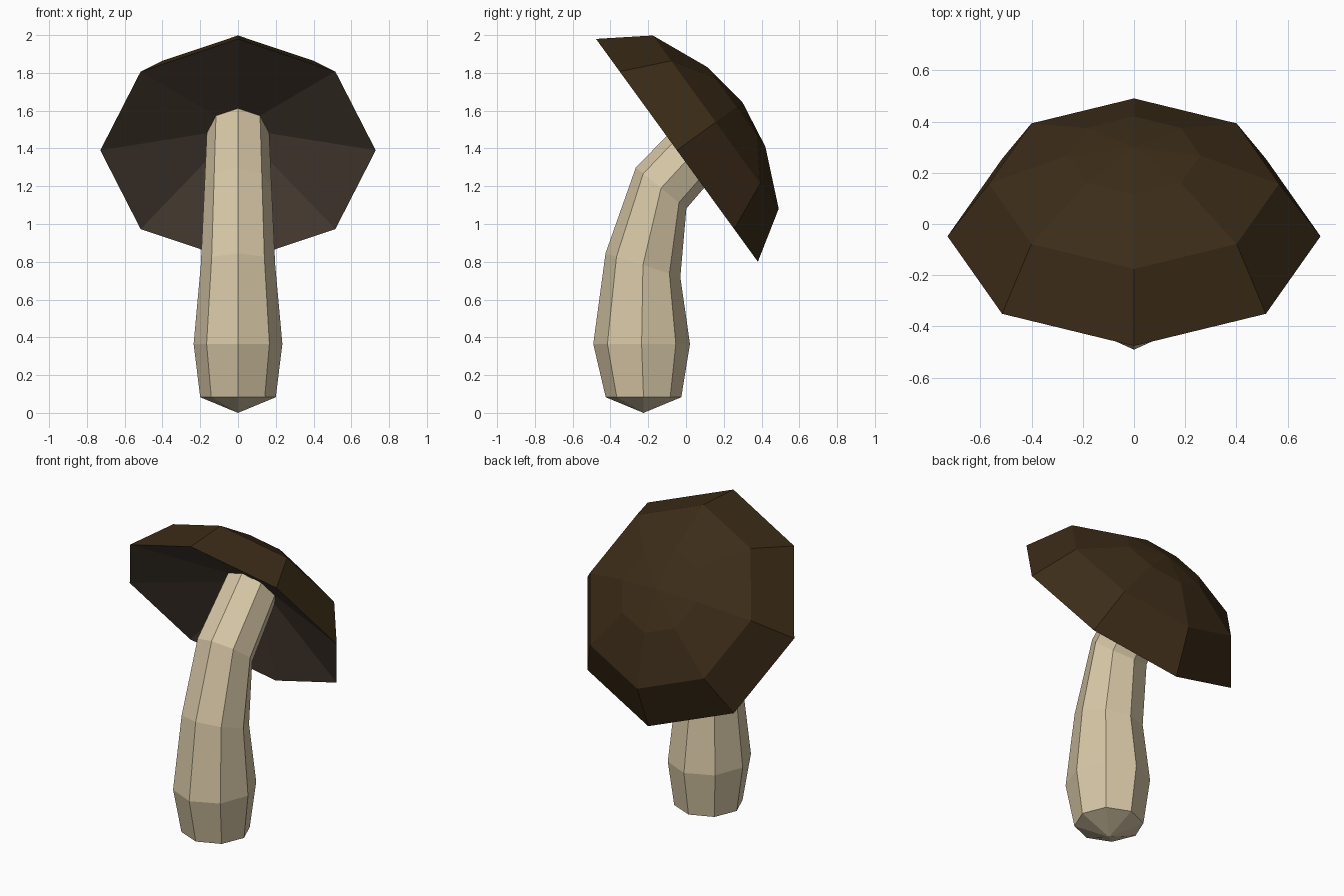
import bpy, bmesh
from math import sin, cos, pi, radians
from mathutils import Vector

if "Cube" in bpy.data.objects:
    bpy.data.objects.remove(bpy.data.objects["Cube"])

SIDES = 8
TILT = radians(54)
AXIS = Vector((0, sin(TILT), cos(TILT)))      # direction the cap points
UP = Vector((0, -cos(TILT), sin(TILT)))       # towards the raised edge of the rim
RIM = Vector((0, -0.048, 1.39))               # centre of the cap rim


def material(name, rgb):
    m = bpy.data.materials.new(name)
    m.diffuse_color = (*rgb, 1)
    m.use_nodes = True
    m.node_tree.nodes["Principled BSDF"].inputs["Base Color"].default_value = m.diffuse_color
    return m


def ring(bm, centre, rx, front):
    """Eight points around centre; front is the half-axis vector on the front side."""
    pts = []
    for i in range(SIDES):
        a = 2 * pi * i / SIDES
        pts.append(bm.verts.new(Vector(centre) + Vector((rx * sin(a), 0, 0)) + Vector(front) * cos(a)))
    return pts


def bridge(bm, a, b, mat=0):
    for i in range(SIDES):
        j = (i + 1) % SIDES
        bm.faces.new((a[i], a[j], b[j], b[i])).material_index = mat


def fan(bm, a, tip, mat=0):
    v = bm.verts.new(tip)
    for i in range(SIDES):
        bm.faces.new((a[i], a[(i + 1) % SIDES], v)).material_index = mat


def finish(bm, name, mats):
    bmesh.ops.recalc_face_normals(bm, faces=bm.faces)
    me = bpy.data.meshes.new(name)
    bm.to_mesh(me)
    bm.free()
    for m in mats:
        me.materials.append(m)
    bpy.context.collection.objects.link(bpy.data.objects.new(name, me))


# Stem top ring, where stem and gills meet
TOP = ((0, 0.135, 1.48), 0.165, UP * 0.163)

# Stem: rings following a bent path (centre, x radius, front half-axis)
path = [
    ((0, -0.225, 0.083), 0.20, (0, -0.20, 0)),
    ((0, -0.235, 0.365), 0.235, (0, -0.256, 0)),
    ((0, -0.228, 0.782), 0.197, (0, -0.198, 0.063)),
    ((0, -0.132, 1.19), 0.178, (0, -0.134, 0.108)),
    TOP,
]
bm = bmesh.new()
rings = [ring(bm, *p) for p in path]
for a, b in zip(rings, rings[1:]):
    bridge(bm, a, b)
fan(bm, rings[0], (0, -0.225, 0))
bm.faces.new(rings[-1])
finish(bm, "stem", [material("stem_cream", (0.68, 0.57, 0.38))])

# Cap: faceted dome above the rim, hollow gills running in to the stem
bm = bmesh.new()
dome = [ring(bm, RIM + AXIS * h, r, UP * r) for r, h in ((0.729, 0), (0.567, 0.254), (0.26, 0.39))]
for a, b in zip(dome, dome[1:]):
    bridge(bm, a, b)
fan(bm, dome[-1], RIM + AXIS * 0.43)
inner = ring(bm, *TOP)
bridge(bm, dome[0], inner, 1)
bm.faces.new(inner).material_index = 1
finish(bm, "cap", [material("cap_brown", (0.045, 0.025, 0.009)),
                   material("gill_brown", (0.085, 0.06, 0.042))])
